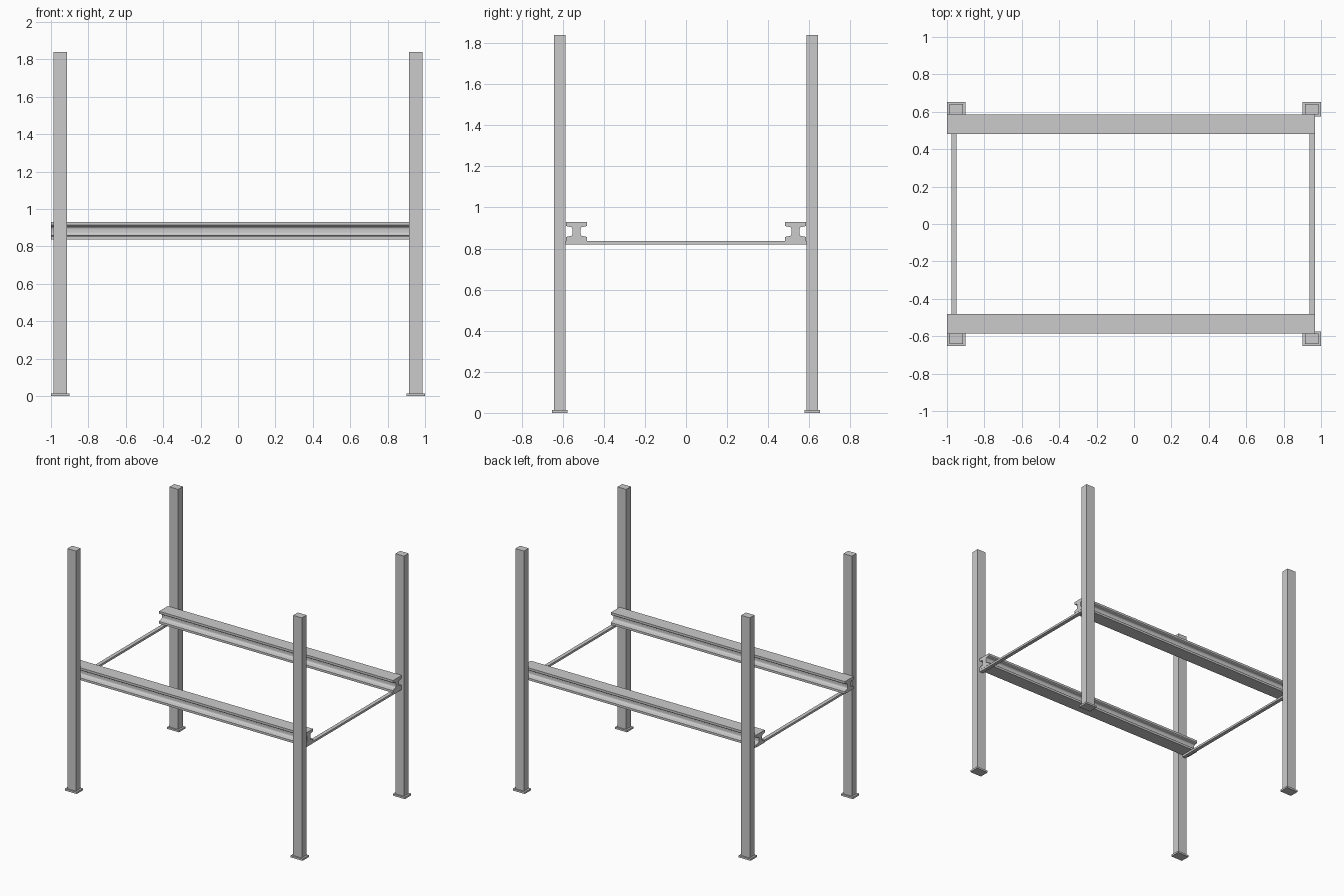
import bpy, math
from mathutils import Vector

if "Cube" in bpy.data.objects:
    bpy.data.objects.remove(bpy.data.objects["Cube"])

def box(name, x0, x1, y0, y1, z0, z1):
    bpy.ops.mesh.primitive_cube_add(size=1, location=((x0+x1)/2, (y0+y1)/2, (z0+z1)/2))
    ob = bpy.context.object
    ob.name = name
    ob.scale = (x1-x0, y1-y0, z1-z0)
    bpy.ops.object.transform_apply(location=False, rotation=False, scale=True)
    return ob

# Quarter of the rolled I-section: flange edge, sloping inner face, rounded fillet, web
HALF_W, HALF_H, WEB = 0.052, 0.047, 0.019
quarter = [(HALF_W, HALF_H), (HALF_W, HALF_H - 0.017), (HALF_W - 0.004, HALF_H - 0.021)]
radius = 0.014
cy, cz = WEB + radius, HALF_H - 0.024 - radius
for i in range(7):
    a = math.radians(90 + 15 * i)
    quarter.append((cy + radius * math.cos(a), cz + radius * math.sin(a)))
right = quarter + [(y, -z) for y, z in reversed(quarter)]
section = right + [(-y, z) for y, z in reversed(right)]

def beam(name, x0, x1, y, z):
    n = len(section)
    verts = [(x, y + a, z + b) for x in (x0, x1) for a, b in section]
    faces = [(i, i + n, (i + 1) % n + n, (i + 1) % n) for i in range(n)]
    faces += [tuple(range(n)), tuple(reversed(range(n, 2 * n)))]
    mesh = bpy.data.meshes.new(name)
    mesh.from_pydata(verts, [], faces)
    ob = bpy.data.objects.new(name, mesh)
    bpy.context.collection.objects.link(ob)
    bpy.ops.object.select_all(action='DESELECT')
    ob.select_set(True)
    bpy.context.view_layer.objects.active = ob
    bpy.ops.object.mode_set(mode='EDIT')
    bpy.ops.mesh.select_all(action='SELECT')
    bpy.ops.mesh.normals_make_consistent(inside=False)
    bpy.ops.object.mode_set(mode='OBJECT')
    bpy.ops.object.shade_smooth_by_angle(angle=math.radians(30))

# Four uprights on foot plates
for side, sx in (("left", -1), ("right", 1)):
    for end, sy in (("front", -1), ("back", 1)):
        cx, cy = sx * 0.95, sy * 0.614
        box(f"{end}_{side}_post", cx-0.036, cx+0.036, cy-0.028, cy+0.028, 0.014, 1.84)
        box(f"{end}_{side}_foot_plate", cx-0.05, cx+0.05, cy-0.038, cy+0.038, 0, 0.014)

# Long I-beams between the uprights
for end, sy in (("front", -1), ("back", 1)):
    beam(f"{end}_beam", -1.0, 0.968, sy * 0.533, 0.883)

# Thin cross bars under the beams
for side, x in (("left", -0.963), ("right", 0.953)):
    box(f"{side}_cross_bar", x-0.014, x+0.014, -0.586, 0.586, 0.82, 0.836)
